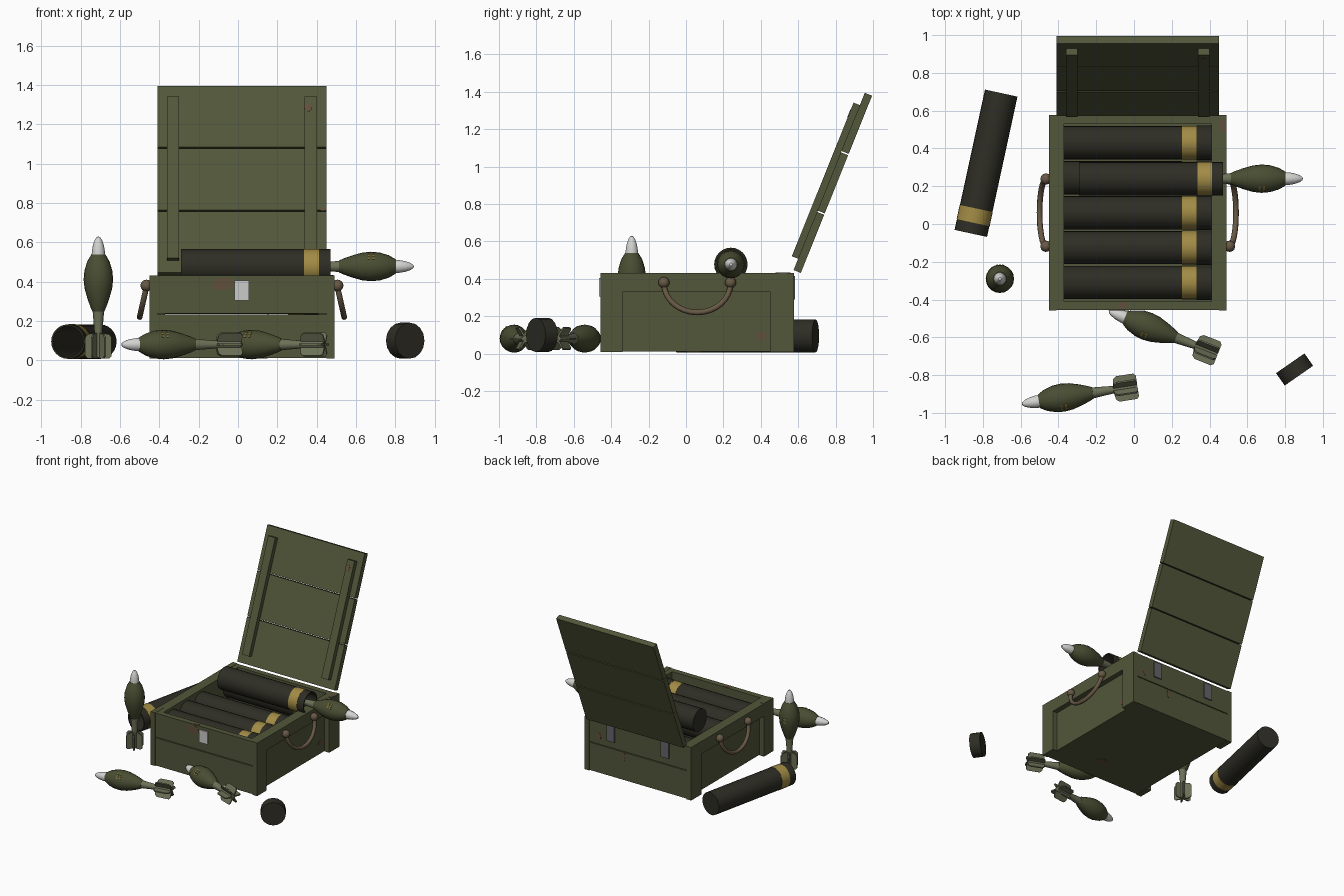
import bpy, bmesh, random
from math import pi, sin, cos, radians
from mathutils import Matrix, Vector

random.seed(4)
cube = bpy.data.objects.get("Cube")
if cube:
    bpy.data.objects.remove(cube, do_unlink=True)


def material(name, r, g, b):
    m = bpy.data.materials.new(name)
    m.use_nodes = True
    m.diffuse_color = (r, g, b, 1)
    m.node_tree.nodes["Principled BSDF"].inputs["Base Color"].default_value = (r, g, b, 1)
    return m


WOOD = material("olive wood", .085, .095, .042)
TUBE = material("dark tube", .027, .026, .018)
BAND = material("yellow band", .36, .26, .06)
SHELL = material("shell green", .068, .075, .032)
NOSE = material("pale nose", .65, .65, .64)
FIN = material("grey green fin", .15, .165, .095)
WORN = material("worn brown", .12, .08, .045)
ROPE = material("rope brown", .14, .10, .06)
LATCH = material("bright steel", .6, .6, .6)
HINGE = material("dull steel", .13, .13, .145)
curved = []


def finish(name, bm, mat, matrix=Matrix()):
    bmesh.ops.recalc_face_normals(bm, faces=bm.faces)
    mesh = bpy.data.meshes.new(name)
    bm.to_mesh(mesh)
    bm.free()
    mesh.materials.append(mat)
    obj = bpy.data.objects.new(name, mesh)
    bpy.context.collection.objects.link(obj)
    obj.matrix_world = matrix
    return obj


def box(name, x, y, z, mat=WOOD, matrix=Matrix()):
    """Box from (low, high) ranges."""
    bm = bmesh.new()
    bmesh.ops.create_cube(bm, size=1)
    for v in bm.verts:
        v.co = [(r[0] + r[1]) / 2 + c * (r[1] - r[0]) for c, r in zip(v.co, (x, y, z))]
    return finish(name, bm, mat, matrix)


def lathe(name, profile, mat, matrix, sides=20):
    """Spin (radius, height) points about local z."""
    bm = bmesh.new()
    verts = [bm.verts.new((r, 0, h)) for r, h in profile]
    edges = [bm.edges.new(p) for p in zip(verts, verts[1:])]
    bmesh.ops.spin(bm, geom=verts + edges, cent=(0, 0, 0), axis=(0, 0, 1),
                   angle=2 * pi, steps=sides)
    bmesh.ops.remove_doubles(bm, verts=bm.verts, dist=.0003)
    curved.append(finish(name, bm, mat, matrix))


def plate(name, outline, thick, mat, matrix):
    """Extrude a flat outline, centred on its local xy plane."""
    bm = bmesh.new()
    face = bm.faces.new([bm.verts.new((a, b, -thick / 2)) for a, b in outline])
    out = bmesh.ops.extrude_face_region(bm, geom=[face])
    tops = [v for v in out["geom"] if isinstance(v, bmesh.types.BMVert)]
    bmesh.ops.translate(bm, vec=(0, 0, thick), verts=tops)
    return finish(name, bm, mat, matrix)


def aim(start, direction):
    q = Vector(direction).to_track_quat('Z', 'Y')
    return Matrix.Translation(start) @ q.to_matrix().to_4x4()


# Crate: floor, boarded walls and framed ends
MID = .02
box("crate_floor", (-.41, .45), (-.455, .575), (.012, .045))
for name, y in (("front", (-.455, -.41)), ("back", (.53, .575))):
    box(name + "_lower_board", (-.41, .45), y, (.045, .233))
    box(name + "_upper_board", (-.41, .45), y, (.239, .43))
for side, name in ((-1, "right"), (1, "left")):
    def span(a, b):
        return sorted((MID + side * a, MID + side * b))
    box(name + "_end_wall", span(.39, .43), (-.41, .53), (.045, .43))
    box(name + "_top_rail", span(.43, .47), (-.34, .45), (.33, .43))
    box(name + "_front_post", span(.43, .47), (-.458, -.34), (.008, .432))
    box(name + "_back_post", span(.43, .47), (.45, .578), (.008, .432))

    # Rope handle with end knots
    curve = bpy.data.curves.new(name + "_rope_handle", 'CURVE')
    curve.dimensions = '3D'
    curve.bevel_depth = .015
    curve.bevel_resolution = 2
    spline = curve.splines.new('POLY')
    spline.points.add(16)
    for i, p in enumerate(spline.points):
        s = sin(pi * i / 16)
        p.co = (MID + side * (.485 + .035 * s), .06 - .178 * cos(pi * i / 16), .375 - .155 * s, 1)
    curve.materials.append(ROPE)
    bpy.context.collection.objects.link(bpy.data.objects.new(name + "_rope_handle", curve))
    for y in (-.118, .238):
        bm = bmesh.new()
        bmesh.ops.create_uvsphere(bm, u_segments=12, v_segments=8, radius=.03)
        curved.append(finish(name + "_handle_knot", bm, ROPE,
                             Matrix.Translation((MID + side * .486, y, .38))))

# Open lid: three boards and two battens, leaning back
lid = Matrix.Translation((MID, .575, .447)) @ Matrix.Rotation(radians(-21.9), 4, 'X')
for i in range(3):
    box("lid_board", (-.43, .43), (0, .042), (i * .343, i * .343 + .335), WOOD, lid)
for x in (-.35, .35):
    box("lid_batten", (x - .031, x + .031), (-.036, 0), (.065, .95), WOOD, lid)

# Latch and hinges
box("front_latch", (-.018, .055), (-.464, -.455), (.305, .405), LATCH)
for x in (-.22, .26):
    box("back_hinge", (x - .035, x + .035), (.575, .584), (.29, .415), HINGE)


# Storage tubes
def tube(start, direction, capped):
    m = aim(start, direction)
    lathe("storage_tube", [(0, 0), (.088, 0), (.088, .76), (.079, .76), (.079, .02), (0, .02)],
          TUBE, m, 24)
    lathe("tube_band", [(.088, .625), (.0895, .625), (.0895, .702), (.088, .702)], BAND, m, 24)
    if capped:
        cap(m @ Matrix.Translation((0, 0, .702)))


def cap(matrix):
    lathe("tube_cap", [(0, 0), (.0915, 0), (.0915, .08), (0, .08)], TUBE, matrix, 16)


for row in range(5):
    y = -.31 + row * .185
    tube((-.37, y, .138), (1, 0, 0), True)
    if row != 3:
        tube((-.37, y, .323), (1, 0, 0), True)
tube((-.29, .24, .477), (1, 0, 0), False)
tube((-.703, .693, .095), (-.161, -.743, 0), False)
cap(aim((.873, -.803, .1), (-.57, .82, 0)))


# Finned shells, tail at the start point
def shell(start, direction, mark_angle):
    m = aim(start, direction)
    lathe("shell_body", [(0, .235), (.03, .238), (.04, .26), (.056, .305), (.07, .355),
                         (.075, .40), (.071, .445), (.057, .492), (.036, .528), (0, .528)],
          SHELL, m)
    lathe("shell_nose", [(.034, .526), (.033, .545), (.028, .575), (.018, .603),
                         (.008, .617), (0, .619)], NOSE, m, 14)
    lathe("shell_boom", [(0, .005), (.02, .005), (.02, .13), (.029, .238), (0, .238)], FIN, m, 14)
    for i in range(6):
        turn = Matrix.Rotation(i * pi / 3, 4, 'Z') @ Matrix.Rotation(pi / 2, 4, 'X')
        plate("shell_fin", [(.012, 0), (.055, 0), (.068, .012), (.068, .105),
                            (.055, .122), (.012, .13)], .009, FIN, m @ turn)
    # Small painted flecks
    for k in range(6):
        turn = Matrix.Rotation(mark_angle + (k % 3 - 1) * .2, 4, 'Z')
        h = .385 + .024 * (k // 3)
        box("paint_fleck", (.072, .0765), (-.005, .005), (h, h + .009), BAND, m @ turn)


shell((-.71, -.29, .01), (0, 0, 1), -pi / 2)
shell((.018, -.857, .08), (-.605, -.095, 0), pi / 4)
shell((.443, -.69, .08), (-.565, .225, 0), pi / 4)
shell((.275, .24, .477), (1, 0, 0), pi * .75)


# Worn paint patches
def patch(centre, normal, width, height, frame=Matrix()):
    pts = []
    for i in range(11):
        r = random.uniform(.75, 1.05)
        pts.append((r * width * cos(i * 2 * pi / 11), r * height * sin(i * 2 * pi / 11)))
    plate("worn_patch", pts, .004, WORN, frame @ aim(centre, normal))


FRONT, BACK, LEFT, UP, DOWN = (0, -1, 0), (0, 1, 0), (1, 0, 0), (0, 0, 1), (0, 0, -1)
patch((-.075, -.455, .39), FRONT, .06, .038)
patch((-.06, -.432, .43), UP, .03, .02)
patch((.47, .52, .432), UP, .017, .045)
patch((.45, .40, .095), LEFT, .032, .026)
patch((.37, .575, .30), BACK, .025, .035)
patch((.15, .575, .20), BACK, .018, .04)
patch((.1, -.25, .012), DOWN, .06, .035)
patch((.335, -.036, .89), FRONT, .02, .025, lid)
patch((.41, 0, .345), FRONT, .018, .012, lid)

# Smooth the turned parts
bpy.ops.object.select_all(action='DESELECT')
for obj in curved:
    obj.select_set(True)
bpy.context.view_layer.objects.active = curved[0]
bpy.ops.object.shade_smooth_by_angle(angle=radians(40))
